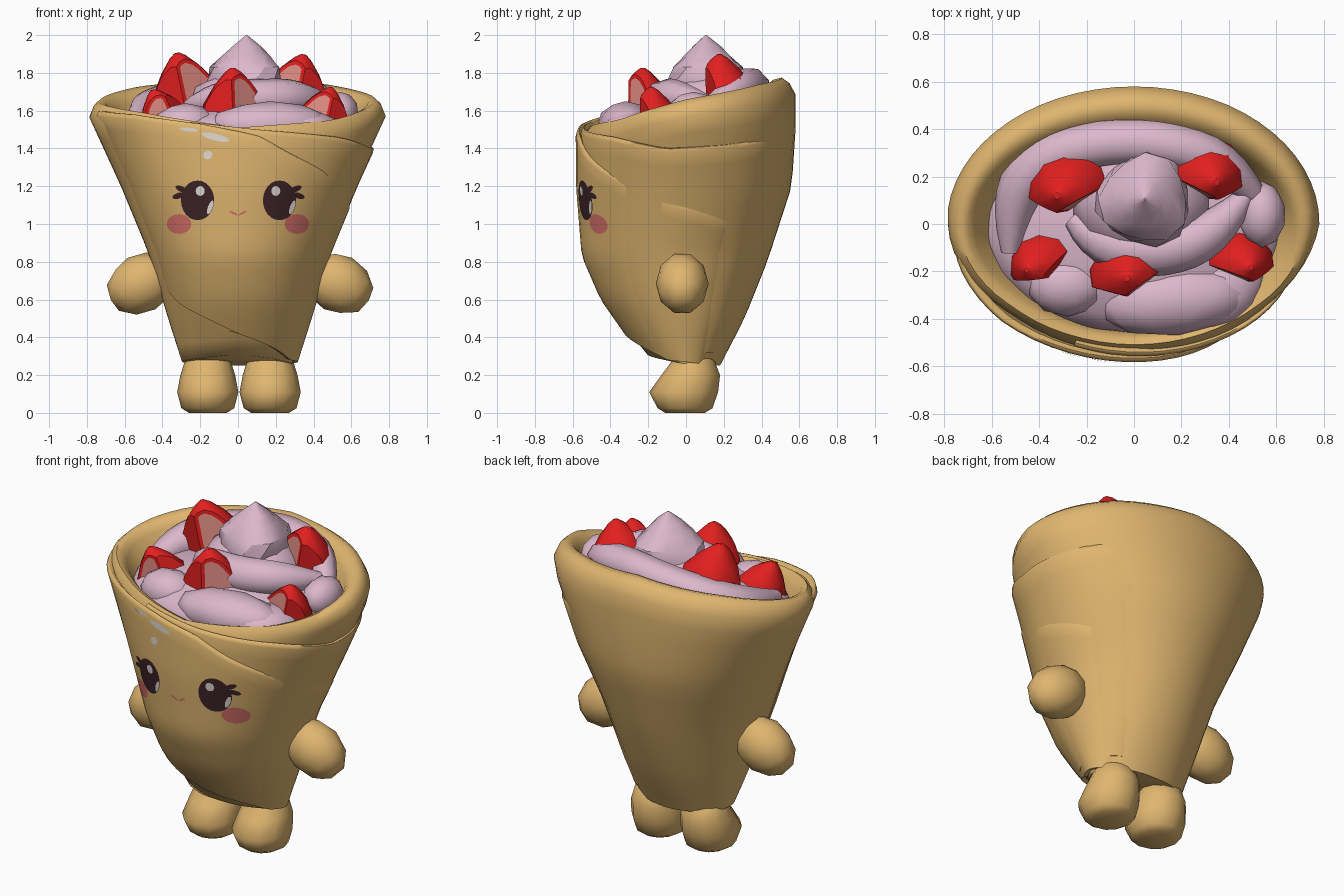
import bpy, bmesh, math
from mathutils import Matrix, Euler

if "Cube" in bpy.data.objects:
    bpy.data.objects.remove(bpy.data.objects["Cube"])


def material(name, r, g, b):
    m = bpy.data.materials.new(name)
    m.use_nodes = True
    m.diffuse_color = (r, g, b, 1)
    m.node_tree.nodes["Principled BSDF"].inputs["Base Color"].default_value = (r, g, b, 1)
    return m


TAN = material("pancake_tan", .74, .465, .16)
CREAM = material("lilac_cream", .71, .475, .6)
RED = material("berry_red", .77, .014, .014)
FLESH = material("berry_flesh", .78, .28, .24)
DARK = material("eye_dark", .045, .017, .02)
WHITE = material("eye_white", .75, .70, .65)
BLUSH = material("cheek_pink", .66, .16, .14)


def lerp(table, t):
    """Piecewise linear lookup in a short table of (key, value)."""
    if t <= table[0][0]:
        return table[0][1]
    for (a, u), (b, v) in zip(table, table[1:]):
        if t <= b:
            return u + (v - u) * (t - a) / (b - a)
    return table[-1][1]


def shade(ob, angle):
    bpy.ops.object.select_all(action='DESELECT')
    ob.select_set(True)
    bpy.context.view_layer.objects.active = ob
    bpy.ops.object.shade_smooth_by_angle(angle=math.radians(angle))


def finish(name, bm, *mats, angle=50):
    bmesh.ops.recalc_face_normals(bm, faces=bm.faces)
    me = bpy.data.meshes.new(name)
    bm.to_mesh(me)
    bm.free()
    ob = bpy.data.objects.new(name, me)
    bpy.context.collection.objects.link(ob)
    for m in mats:
        me.materials.append(m)
    shade(ob, angle)
    return ob


def skin(bm, rows, closed=True, cap_start=False, cap_end=False):
    """Bridge rows of points with quads."""
    vs = [[bm.verts.new(p) for p in row] for row in rows]
    n = len(vs[0])
    for lo, hi in zip(vs, vs[1:]):
        for i in range(n if closed else n - 1):
            j = (i + 1) % n
            bm.faces.new((lo[i], lo[j], hi[j], hi[i]))
    if cap_start:
        bm.faces.new(vs[0][::-1])
    if cap_end:
        bm.faces.new(vs[-1])


# Overall shape of the wrap: half width, front and back by height
WIDTH = [(.25, .29), (.5, .37), (.85, .475), (1.2, .62), (1.57, .79)]
FRONT = [(.25, -.19), (.4, -.31), (.6, -.45), (.83, -.55), (1.2, -.58)]
BACK = [(.25, .18), (.5, .31), (.8, .43), (1.2, .56), (1.5, .58)]


def wrap_point(deg, z, off):
    t = math.radians(deg)
    f, b = lerp(FRONT, z), lerp(BACK, z)
    return ((lerp(WIDTH, z) + off) * math.cos(t),
            (f + b) / 2 + ((b - f) / 2 + off) * math.sin(t), z)


def wrap(name, start, end, top, bottom, offset, lip, closed=False, step=6):
    """A sheet of pancake with a rolled top lip, thicker towards the back."""
    angles = range(start, end if closed else end + 1, step)
    rows = []
    if not closed:
        rows.append([wrap_point(t, lerp(bottom, t) + .01, lerp(offset, t) - .04) for t in angles])
    for k in range(15):
        v = k / 14
        rows.append([wrap_point(t, lerp(bottom, t) * (1 - v) + (lerp(top, t) - lip[0][1]) * v,
                                lerp(offset, t)) for t in angles])
    for inward, drop in lip[1:]:
        rows.append([wrap_point(t, lerp(top, t) - drop,
                                lerp(offset, t) - inward * (.8 + .25 * math.sin(math.radians(t))))
                     for t in angles])
    bm = bmesh.new()
    skin(bm, rows, closed, cap_start=closed)
    return finish(name, bm, TAN, angle=65)


RIM = [(0, .09), (.03, .03), (.07, 0), (.115, .012), (.15, .05), (.18, .13), (.2, .3)]
EDGE = [(0, .025), (.012, .004), (.03, 0), (.06, .02)]
wrap("wrap_body", 0, 360,
     [(0, 1.66), (50, 1.74), (90, 1.775), (135, 1.73), (180, 1.65), (225, 1.59), (270, 1.51), (315, 1.55), (360, 1.66)],
     [(0, .26), (90, .25), (180, .27), (270, .31), (360, .26)],
     [(0, -.008), (60, 0), (190, 0), (225, -.035), (320, -.03), (360, -.008)], RIM, closed=True)
wrap("middle_fold", 250, 442,
     [(250, 1.54), (278, 1.5), (318, 1.46), (350, 1.4), (380, 1.42), (442, 1.5)],
     [(250, .45), (335, .32), (442, .32)],
     [(250, -.03), (300, -.012), (350, .015), (400, .006), (442, -.03)], EDGE)
wrap("front_flap", 195, 411,
     [(195, 1.6), (225, 1.58), (255, 1.53), (278, 1.47), (294, 1.37), (335, 1.19), (360, 1.1), (411, .98)],
     [(195, .68), (220, .57), (270, .42), (335, .28), (411, .25)],
     [(195, -.015), (225, .003), (335, .003), (360, .022), (385, .012), (411, -.03)], EDGE)


# Arms and feet
def ball(name, mat, loc, size, rot=(0, 0, 0), sub=2):
    bm = bmesh.new()
    mtx = Matrix.Translation(loc) @ Euler(rot).to_matrix().to_4x4() @ Matrix.Diagonal((*size, 1))
    bmesh.ops.create_icosphere(bm, subdivisions=sub, radius=1, matrix=mtx)
    return finish(name, bm, mat)


# Foot rings: height, half width, toe, heel
FOOT = [(0, .1, -.11, .1), (.025, .14, -.15, .14), (.11, .162, -.195, .17),
        (.2, .145, -.13, .18), (.28, .12, -.07, .15), (.35, .08, -.03, .06)]
for side, label in ((1, "left"), (-1, "right")):
    ball(label + "_arm", TAN, (.01 + side * .52, -.02, .685), (.195, .14, .155), (0, side * .5, 0))
    bm = bmesh.new()
    skin(bm, [[(.005 + side * .165 + w * math.cos(a), (f + b) / 2 + (b - f) / 2 * math.sin(a), z)
               for a in (math.tau * i / 12 for i in range(12))] for z, w, f, b in FOOT],
         cap_start=True, cap_end=True)
    finish(label + "_foot", bm, TAN, angle=75)

# Cream filling: a low mound, lobes and piped swirls
ball("cream_mound", CREAM, (0, 0, 1.46), (.64, .46, .18), sub=3)
ball("cream_core", CREAM, (.03, .1, 1.62), (.3, .25, .2))
ball("front_lobe", CREAM, (.17, -.32, 1.52), (.33, .15, .13), (0, 0, .1))
ball("left_front_lobe", CREAM, (.37, -.27, 1.5), (.2, .16, .1), (0, 0, .7))
ball("right_front_lobe", CREAM, (-.28, -.26, 1.52), (.17, .13, .12))
ball("left_lobe", CREAM, (.54, .04, 1.59), (.1, .14, .11))


def piped(name, points):
    """A tapered tube of cream through (x, y, z, radius) points."""
    cu = bpy.data.curves.new(name, 'CURVE')
    cu.dimensions = '3D'
    cu.bevel_depth = 1
    cu.bevel_resolution = 2
    cu.resolution_u = 4
    cu.use_fill_caps = True
    sp = cu.splines.new('NURBS')
    sp.points.add(len(points) - 1)
    for p, (x, y, z, r) in zip(sp.points, points):
        p.co = (x, y, z, 1)
        p.radius = r
    sp.order_u = 3
    sp.use_endpoint_u = True
    cu.materials.append(CREAM)
    ob = bpy.data.objects.new(name, cu)
    bpy.context.collection.objects.link(ob)
    bpy.ops.object.select_all(action='DESELECT')
    ob.select_set(True)
    bpy.context.view_layer.objects.active = ob
    bpy.ops.object.convert(target='MESH')
    shade(bpy.context.view_layer.objects.active, 50)


piped("back_swirl", [(-.52, -.12, 1.55, .04), (-.52, .1, 1.58, .1), (-.38, .29, 1.65, .11),
                     (-.1, .35, 1.71, .1), (.15, .34, 1.74, .1), (.4, .26, 1.7, .09), (.52, .1, 1.6, .05)])
piped("middle_swirl", [(-.26, .02, 1.62, .04), (-.16, -.08, 1.65, .1), (.1, -.13, 1.66, .11),
                       (.35, -.04, 1.67, .1), (.47, .12, 1.64, .04)])
ridge = []
for i in range(10):
    u = i / 9
    a = -2.8 + u * 6.5
    r = .16 - .1 * u
    ridge.append((.04 + r * math.cos(a), .1 + r * math.sin(a), 1.74 + .15 * u, .02 + .045 * math.sin(math.pi * u)))
piped("cream_ridge", ridge)

# Twisted, pointed dollop on top
rows = []
for z, r in ((1.68, .19), (1.76, .2), (1.83, .185), (1.89, .125), (1.94, .075), (2, .004)):
    ring = [math.tau * i / 12 + z * 4 for i in range(12)]
    rows.append([(.045 + r * (1 + .09 * math.cos(3 * a - z * 9)) * math.cos(a),
                  .105 + r * (1 + .09 * math.cos(3 * a - z * 9)) * math.sin(a), z) for a in ring])
bm = bmesh.new()
skin(bm, rows, cap_start=True, cap_end=True)
finish("cream_peak", bm, CREAM, angle=35)


# Strawberries: one red facet beside an inset, paler cut face
def berry(name, loc, size, rot, side):
    bm = bmesh.new()
    prof = [(0, .13), (.07, .17), (.16, .155), (.25, .095), (.31, .04), (.33, .012)]
    skin(bm, [[(r * math.cos(math.tau * i / 10), r * math.sin(math.tau * i / 10), z)
               for i in range(10)] for z, r in prof], cap_start=True, cap_end=True)
    for co, no in (((side * .07, -.05, 0), (side * .65, -.75, .05)), ((0, -.06, 0), (-side * .2, -1, .03))):
        cut = bmesh.ops.bisect_plane(bm, geom=bm.verts[:] + bm.edges[:] + bm.faces[:],
                                     plane_co=co, plane_no=no, clear_outer=True)
        rim = [e for e in cut["geom_cut"] if isinstance(e, bmesh.types.BMEdge)]
        face = bmesh.ops.edgeloop_fill(bm, edges=rim)["faces"]
    bmesh.ops.inset_region(bm, faces=face, thickness=.018, use_even_offset=True)
    for f in face:
        f.material_index = 1
    bm.transform(Matrix.Translation(loc) @ Euler(rot).to_matrix().to_4x4() @ Matrix.Scale(size, 4))
    finish(name, bm, RED, FLESH, angle=35)


berry("berry_back_right", (-.24, .15, 1.54), 1.14, (0, -.24, .35), -1)
berry("berry_back_left", (.27, .2, 1.53), 1.14, (0, .22, -.3), 1)
berry("berry_front", (-.01, -.22, 1.47), 1.08, (0, -.06, .45), -1)
berry("berry_front_right", (-.34, -.16, 1.43), .92, (0, -.4, .3), 1)
berry("berry_front_left", (.42, -.17, 1.43), .92, (0, .25, -.2), 1)


# Face: thin patches that follow the front flap
def patch(name, cx, cz, rx, rz, mat, lift=.006, roll=0):
    bm = bmesh.new()

    def point(u, a):
        p, q = u * rx * math.cos(a), u * rz * math.sin(a)
        x = cx + p * math.cos(roll) - q * math.sin(roll)
        z = cz + p * math.sin(roll) + q * math.cos(roll)
        f, b = lerp(FRONT, z), lerp(BACK, z)
        y = (f + b) / 2 - (b - f) / 2 * math.sqrt(1 - (x / lerp(WIDTH, z)) ** 2)
        return (x, y - lift, z)
    skin(bm, [[point(u, math.tau * i / 24) for i in range(24)] for u in (1, .7, .4, .1)], cap_end=True)
    ob = finish(name, bm, mat)
    if ob.data.polygons[0].normal.y > 0:
        ob.data.flip_normals()


for side, label in ((1, "left"), (-1, "right")):
    x = .003 + side * .217
    patch(label + "_eye", x, 1.125, .088, .105, DARK)
    patch(label + "_eye_shine", side * .2, 1.175, .024, .026, WHITE, .009)
    patch(label + "_eye_glint", x + .067, 1.088, .012, .038, WHITE, .009, -.35)
    for k in range(2):
        patch(label + "_lash_%d" % k, x + side * (.085 + .015 * k), 1.185 - .035 * k, .034, .015, DARK,
              .006, side * (.4 - .7 * k))
    patch(label + "_cheek", side * .312, 1.0, .065, .052, BLUSH, .005)
    patch(label + "_smile", side * .025, 1.058, .025, .006, BLUSH, .006, side * .45)

# Dusting of sugar under the rim
for i, (x, z, w, h, roll) in enumerate(((-.26, 1.5, .05, .01, -.1), (-.12, 1.46, .075, .018, -.25),
                                        (-.16, 1.365, .025, .022, .4))):
    patch("sugar_dust_%d" % i, x, z, w, h, WHITE, .007, roll)
